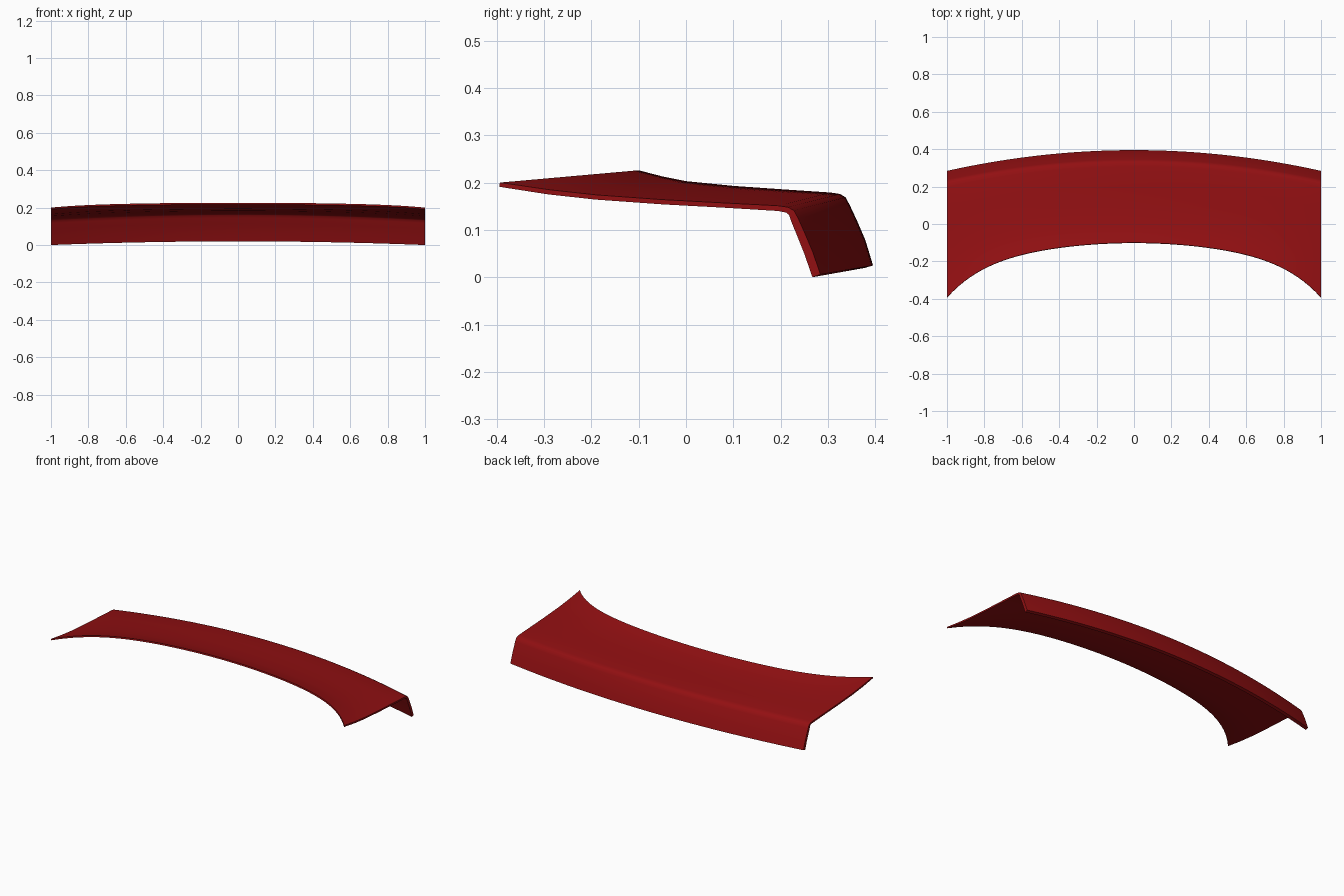
import bpy, bmesh
from mathutils import Vector

if "Cube" in bpy.data.objects:
    bpy.data.objects.remove(bpy.data.objects["Cube"])

# Outer cross-sections (y, z), front lip to rear hem, at the middle and at the ends
MIDDLE = [(-.10, .226), (-.05, .213), (0, .203), (.1, .193), (.2, .186), (.305, .179),
          (.325, .176), (.337, .169), (.346, .152), (.361, .12), (.379, .078), (.395, .025)]
END = [(-.393, .2), (-.29, .185), (-.19, .174), (-.05, .164), (.08, .157), (.195, .151),
       (.215, .148), (.228, .141), (.237, .124), (.25, .095), (.267, .055), (.284, .006)]
THICK = [.009, .010, .010, .010, .010, .011, .012, .014, .016, .017, .018, .018]
SEGMENTS = 64


def section(x):
    """Closed section at x: outer skin followed by the offset inner skin."""
    rear = x * x
    lip = .55 * x**2 + .45 * x**6
    outer = []
    for i, (m, e) in enumerate(zip(MIDDLE, END)):
        k = min(i / 6, 1)
        w = lip * (1 - k) + rear * k
        outer.append(Vector(m).lerp(Vector(e), w))
    inner = []
    for i, p in enumerate(outer):
        d = (outer[min(i + 1, len(outer) - 1)] - outer[max(i - 1, 0)]).normalized()
        inner.append(p + Vector((d.y, -d.x)) * THICK[i])
    return outer + inner[::-1]


# Curved spoiler skin, lofted across the width
bm = bmesh.new()
rings = []
for s in range(SEGMENTS + 1):
    x = -1 + 2 * s / SEGMENTS
    rings.append([bm.verts.new((x, p.x, p.y)) for p in section(x)])
n = len(rings[0])
for a, b in zip(rings, rings[1:]):
    for i in range(n):
        j = (i + 1) % n
        bm.faces.new((a[i], a[j], b[j], b[i]))

# End caps, as a strip of quads between the two skins
for ring in (rings[0], rings[-1]):
    for i in range(n // 2 - 1):
        bm.faces.new((ring[i], ring[i + 1], ring[n - 2 - i], ring[n - 1 - i]))
bmesh.ops.recalc_face_normals(bm, faces=bm.faces)

mesh = bpy.data.meshes.new("spoiler")
bm.to_mesh(mesh)
bm.free()
spoiler = bpy.data.objects.new("spoiler", mesh)
bpy.context.collection.objects.link(spoiler)

# Dark red paint
paint = bpy.data.materials.new("dark red paint")
paint.diffuse_color = (.29, .005, .006, 1)
paint.use_nodes = True
paint.node_tree.nodes["Principled BSDF"].inputs["Base Color"].default_value = paint.diffuse_color
mesh.materials.append(paint)

bpy.context.view_layer.objects.active = spoiler
spoiler.select_set(True)
bpy.ops.object.shade_smooth_by_angle(angle=.6)
